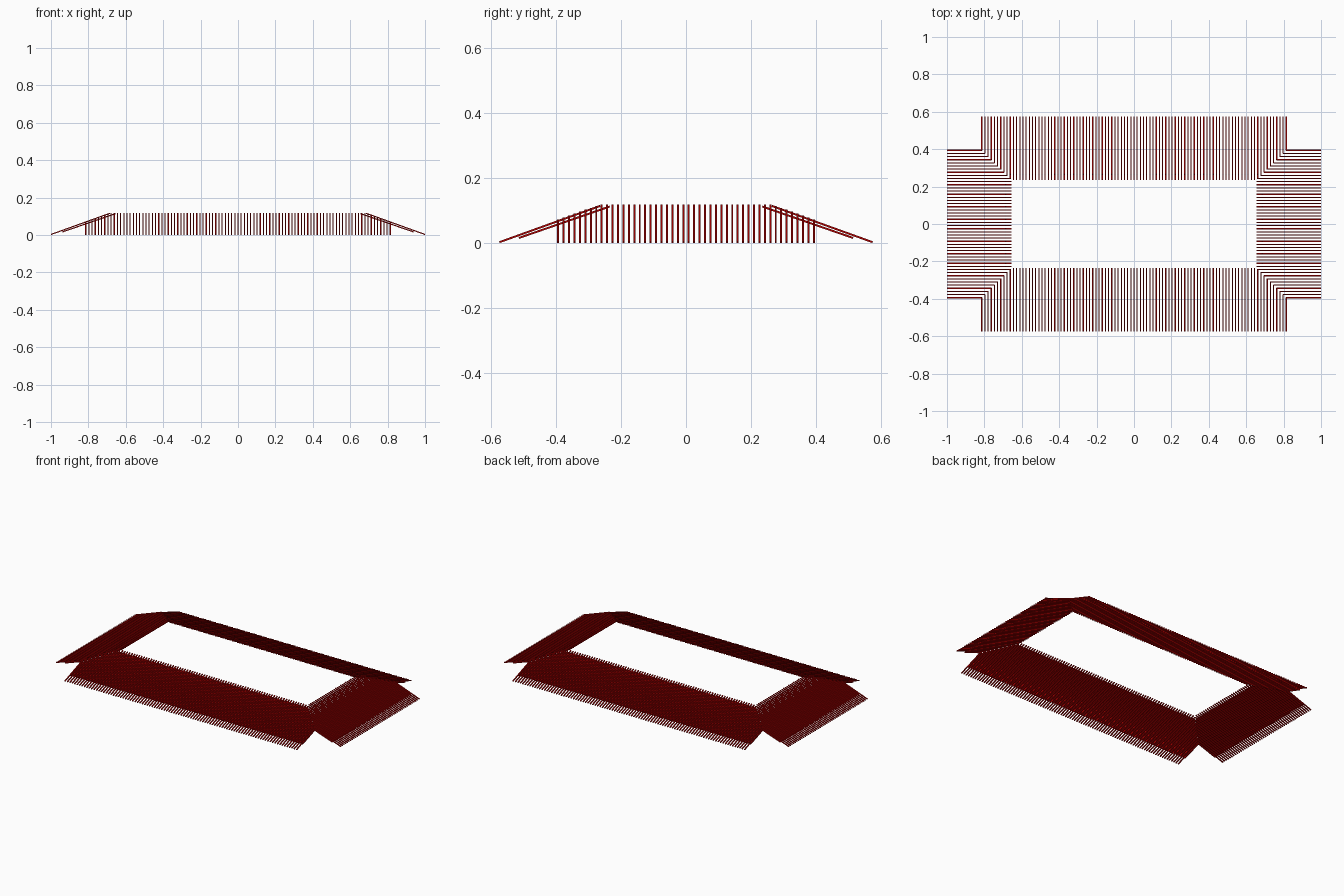
import bpy, bmesh, math
from mathutils import Vector, Matrix

cube = bpy.data.objects.get("Cube")
if cube:
    bpy.data.objects.remove(cube)

# Painted timber
RED = bpy.data.materials.new("rafter red")
RED.use_nodes = True
RED.diffuse_color = (0.45, 0.0, 0.0, 1)
RED.node_tree.nodes["Principled BSDF"].inputs["Base Color"].default_value = RED.diffuse_color

INNER_X, INNER_Y = 0.65, 0.23     # opening in the middle
OUTER_X, OUTER_Y = 1.0, 0.575     # eave edges
HIP = 0.164                       # how far the rafters run past the opening
THICK = 0.006


def rafter(bm, start, end):
    """One straight square bar between two points."""
    d = end - start
    side = d.cross(Vector((0, 0, 1))).normalized()
    up = side.cross(d).normalized()
    turn = Matrix((side, up, d.normalized())).transposed().to_4x4()
    size = Matrix.Diagonal((THICK, THICK, d.length, 1))
    bmesh.ops.create_cube(bm, size=1, matrix=Matrix.Translation((start + end) / 2) @ turn @ size)


def rafter_row(name, angle, inner, outer, half, count, z_out, slope, inset):
    """A row of rafters sloping outward, cut back along the hips at both ends."""
    bm = bmesh.new()
    turn = Matrix.Rotation(angle, 3, "Z")
    for i in range(count):
        across = -half - HIP + 2 * (half + HIP) * i / (count - 1)
        start = max(inner + inset, inner + abs(across) - half)
        a = Vector((across, -start, z_out + slope * (outer - start)))
        b = Vector((across, -outer, z_out))
        rafter(bm, turn @ a, turn @ b)
    bmesh.ops.recalc_face_normals(bm, faces=bm.faces)
    mesh = bpy.data.meshes.new(name)
    bm.to_mesh(mesh)
    bm.free()
    mesh.materials.append(RED)
    bpy.context.collection.objects.link(bpy.data.objects.new(name, mesh))


# Four roof sides, each with long upper rafters over shorter lower ones
for i, side in enumerate(("front", "left", "back", "right")):
    if i % 2:
        inner, outer, half, count = INNER_X, OUTER_X, INNER_Y, 48
    else:
        inner, outer, half, count = INNER_Y, OUTER_Y, INNER_X, 97
    angle = i * math.pi / 2
    rafter_row(side + "_upper_rafters", angle, inner, outer, half, count, 0.003, 0.36, 0.035)
    rafter_row(side + "_lower_rafters", angle, inner, outer - 0.06, half, count, 0.016, 0.346, 0.005)
